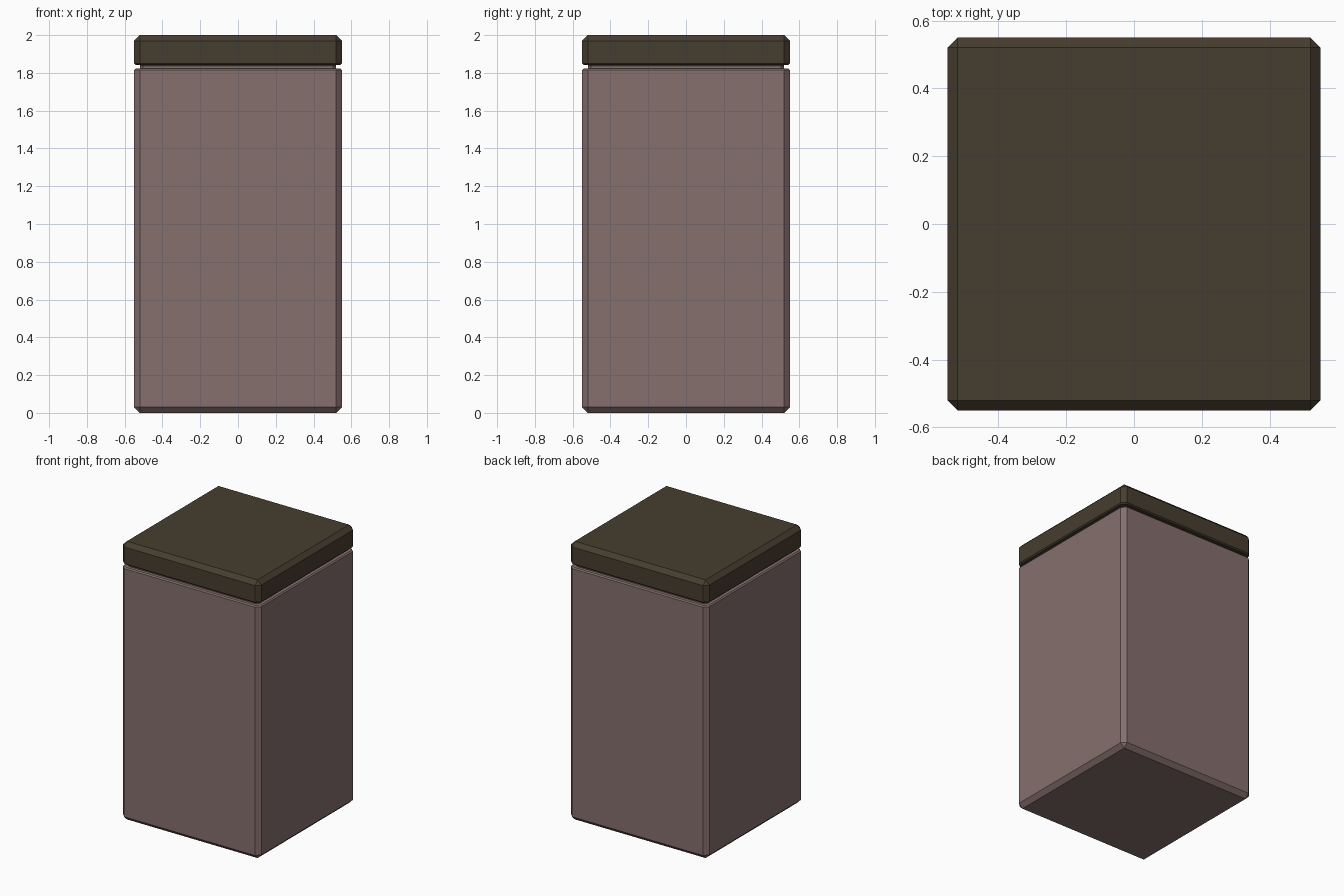
import bpy, bmesh

if "Cube" in bpy.data.objects:
    bpy.data.objects.remove(bpy.data.objects["Cube"])


def ring_points(half, cut, z):
    """Square outline with cut corners, counter-clockwise."""
    k = half - cut
    return [(half, -k, z), (half, k, z), (k, half, z), (-k, half, z),
            (-half, k, z), (-half, -k, z), (-k, -half, z), (k, -half, z)]


def stacked(name, rings, color):
    """Closed solid from stacked rings (half width, corner cut, height)."""
    bm = bmesh.new()
    loops = [[bm.verts.new(p) for p in ring_points(*r)] for r in rings]
    for a, b in zip(loops, loops[1:]):
        for i in range(8):
            j = (i + 1) % 8
            bm.faces.new((a[i], a[j], b[j], b[i]))
    bm.faces.new(loops[0][::-1])
    bm.faces.new(loops[-1])
    bmesh.ops.remove_doubles(bm, verts=bm.verts, dist=1e-4)
    bmesh.ops.recalc_face_normals(bm, faces=bm.faces)
    mesh = bpy.data.meshes.new(name)
    bm.to_mesh(mesh)
    bm.free()
    mat = bpy.data.materials.new(name + "_color")
    mat.diffuse_color = (*color, 1)
    mat.use_nodes = True
    mat.node_tree.nodes["Principled BSDF"].inputs["Base Color"].default_value = mat.diffuse_color
    mesh.materials.append(mat)
    obj = bpy.data.objects.new(name, mesh)
    bpy.context.collection.objects.link(obj)
    return obj


# Tall body with chamfered edges and a recessed neck
stacked("body", [(0.52, 0, 0), (0.55, 0.03, 0.03), (0.55, 0.03, 1.815),
                 (0.542, 0.026, 1.823), (0.52, 0.018, 1.823),
                 (0.52, 0.018, 1.833)], (0.235, 0.16, 0.155))

# Lid, with its half of the recessed neck
stacked("lid", [(0.52, 0.018, 1.833), (0.52, 0.018, 1.842),
                (0.542, 0.026, 1.842), (0.55, 0.03, 1.85),
                (0.55, 0.03, 1.97), (0.52, 0, 2.0)], (0.062, 0.047, 0.028))
